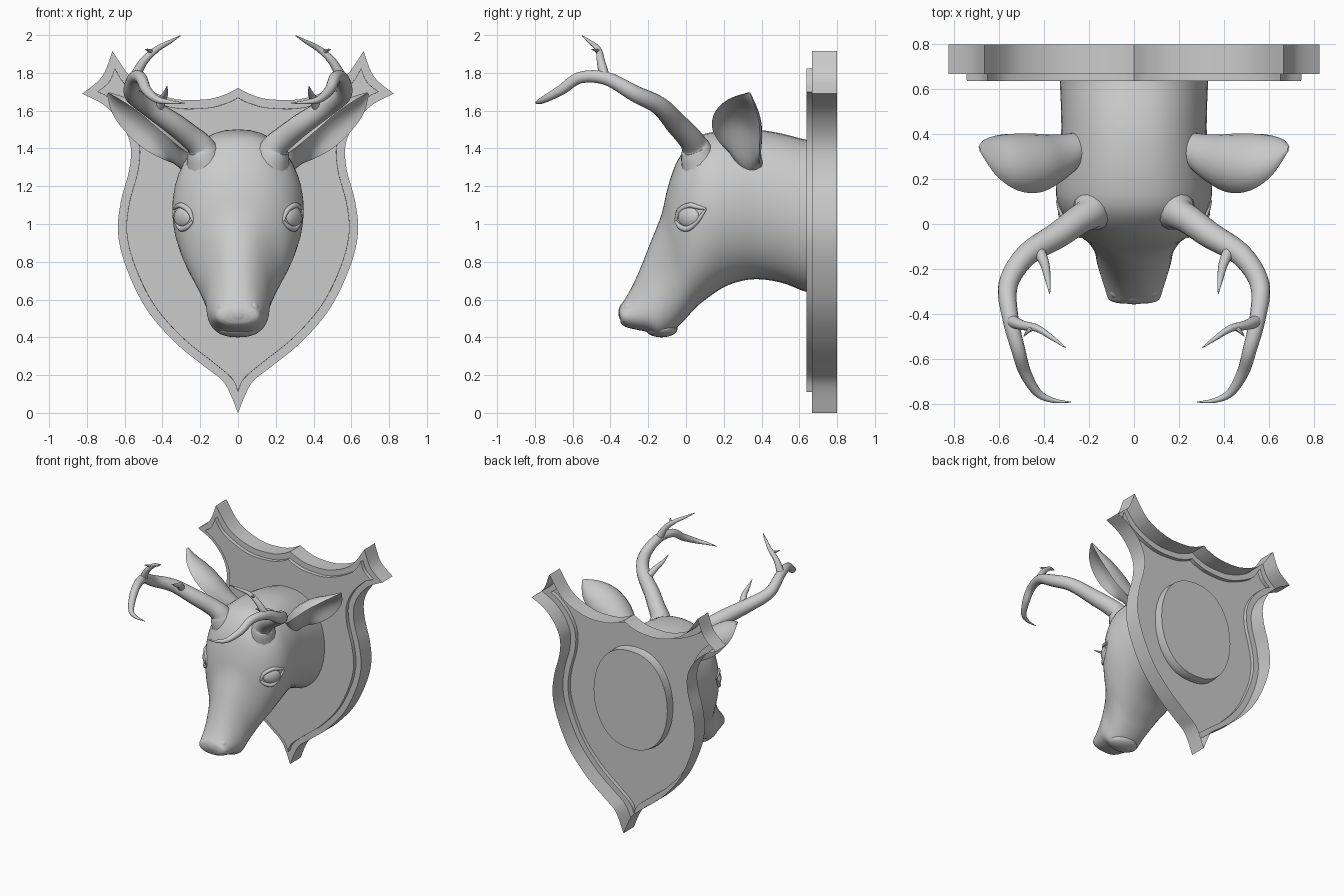
import bpy, bmesh, math
from mathutils import Vector, Matrix
from mathutils.bvhtree import BVHTree

if "Cube" in bpy.data.objects:
    bpy.data.objects.remove(bpy.data.objects["Cube"])

grey = bpy.data.materials.new("plain_grey")
grey.use_nodes = True
grey.diffuse_color = (0.6, 0.6, 0.6, 1)
grey.node_tree.nodes["Principled BSDF"].inputs["Base Color"].default_value = (0.6, 0.6, 0.6, 1)


def finish(name, bm):
    """Turn a bmesh into a smooth shaded grey object."""
    bmesh.ops.recalc_face_normals(bm, faces=bm.faces)
    mesh = bpy.data.meshes.new(name)
    bm.to_mesh(mesh)
    bm.free()
    obj = bpy.data.objects.new(name, mesh)
    bpy.context.collection.objects.link(obj)
    mesh.materials.append(grey)
    bpy.ops.object.select_all(action='DESELECT')
    obj.select_set(True)
    bpy.context.view_layer.objects.active = obj
    bpy.ops.object.shade_smooth_by_angle(angle=math.radians(40))
    return obj


def smooth_path(points, steps):
    """Catmull-Rom curve through points of any dimension."""
    pts = [Vector(p) for p in points]
    pts = [pts[0]] + pts + [pts[-1]]
    out = []
    for a, b, c, d in zip(pts, pts[1:], pts[2:], pts[3:]):
        for i in range(steps):
            t = i / steps
            out.append(0.5 * (2 * b + (c - a) * t + (2 * a - 5 * b + 4 * c - d) * t ** 2
                              + (3 * b - a - 3 * c + d) * t ** 3))
    return out + [pts[-1]]


def bridge(bm, loops):
    for r, s in zip(loops, loops[1:]):
        for i in range(len(r)):
            j = (i + 1) % len(r)
            bm.faces.new((r[i], r[j], s[j], s[i]))


def loft(name, rings, side=1):
    """Skin closed rings of points and cap both ends."""
    bm = bmesh.new()
    loops = [[bm.verts.new((p[0] * side, p[1], p[2])) for p in r] for r in rings]
    bridge(bm, loops)
    bm.faces.new(loops[0])
    bm.faces.new(loops[-1])
    return finish(name, bm)


def tube(name, points, side=1, steps=6, sides=14):
    """Tapered tube; each point is x, y, z, radius."""
    path = smooth_path(points, steps)
    rings, u = [], Vector((0.3, 0.8, 0.5))
    for i, p in enumerate(path):
        t = (path[min(i + 1, len(path) - 1)] - path[max(i - 1, 0)]).to_3d().normalized()
        u = (u - t * u.dot(t)).normalized()
        v = t.cross(u)
        angles = [math.tau * k / sides for k in range(sides)]
        rings.append([p.to_3d() + max(p[3], 0.001) * (u * math.cos(a) + v * math.sin(a)) for a in angles])
    return loft(name, rings, side)


def ellipsoid(name, loc, size, turn=0):
    bm = bmesh.new()
    m = Matrix.Translation(loc) @ Matrix.Rotation(turn, 4, 'Z') @ Matrix.Diagonal((*size, 1))
    bmesh.ops.create_uvsphere(bm, u_segments=24, v_segments=14, radius=1, matrix=m)
    return finish(name, bm)


# Shield plaque: open-backed rim with a raised inner panel
control = [Vector(p) for p in (
    (0, 0), (.07, .155), (.17, .24), (.33, .37), (.485, .55), (.59, .765), (.635, .95),
    (.62, 1.12), (.575, 1.29), (.57, 1.42), (.62, 1.535), (.71, 1.63), (.825, 1.69),
    (.72, 1.78), (.665, 1.915), (.54, 1.75), (.35, 1.665), (.17, 1.66), (.07, 1.685), (0, 1.72))]
corners = (0, 12, 14, 19)


def shield_loop(d):
    """Outline moved inwards by d, curved between its sharp corners."""
    moved = []
    for i, p in enumerate(control):
        before = control[i - 1] if i else Vector((-control[1].x, control[1].y))
        after = control[i + 1] if i < corners[-1] else Vector((-control[-2].x, control[-2].y))
        a, b = (p - before).normalized(), (after - p).normalized()
        n = Vector((-a.y - b.y, a.x + b.x))
        moved.append(p + n * d / (1 + a.dot(b)))
    half = []
    for a, b in zip(corners, corners[1:]):
        half += smooth_path(moved[a:b + 1], 6)[:-1]
    half.append(moved[-1])
    return half + [Vector((-p.x, p.y)) for p in reversed(half[1:-1])]


bm = bmesh.new()
layers = [(0, .80), (0, .667), (.045, .667), (.0455, .637)]
loops = [[bm.verts.new((p.x, y, p.y)) for p in shield_loop(d)] for d, y in layers]
bridge(bm, loops)
bm.faces.new(loops[-1])
finish("shield_plaque", bm)

# Head and neck: top y, z, bottom y, z, half width, narrowing towards the top
stations = [
    (.71, 1.44, .71, .65, .33, 0), (.64, 1.445, .64, .64, .33, 0), (.5, 1.48, .52, .685, .325, 0),
    (.36, 1.50, .4, .707, .325, 0), (.2, 1.495, .3, .70, .34, 0), (.06, 1.46, .2, .665, .347, 0),
    (-.04, 1.345, .11, .605, .315, .02), (-.095, 1.2, .05, .555, .268, .04), (-.13, 1.05, 0, .50, .216, .1),
    (-.185, .91, -.06, .44, .176, .16), (-.24, .77, -.13, .40, .16, .22), (-.285, .67, -.19, .425, .145, .2),
    (-.325, .60, -.26, .44, .128, .1), (-.35, .56, -.32, .455, .112, 0), (-.355, .53, -.345, .475, .075, 0),
]
rings = []
for ty, tz, by, bz, w, k in smooth_path(stations, 4):
    ring = []
    for i in range(40):
        a = math.tau * i / 40
        s, c = math.sin(a), math.cos(a)
        x = w * math.copysign(abs(c) ** .85, c) * (1 - k * s)
        ring.append(Vector((x, (ty + by + (ty - by) * s) / 2, (tz + bz + (tz - bz) * s) / 2)))
    rings.append(ring)
head = loft("head_and_neck", rings)
surface = BVHTree.FromPolygons([v.co for v in head.data.vertices],
                               [p.vertices for p in head.data.polygons])


def on_head(y, z):
    return surface.ray_cast(Vector((1, y, z)), Vector((-1, 0, 0)))[0]


# Nose pad and lower lip
ellipsoid("nose_pad", (0, -.29, .53), (.1, .068, .075))
ellipsoid("lower_lip", (0, -.13, .445), (.12, .085, .045))

# Paired parts: coordinates are for the +x side
main_beam = [(.15, .1, 1.26, .13), (.175, .07, 1.34, .1), (.19, .055, 1.39, .084), (.205, .042, 1.42, .07),
             (.25, .015, 1.46, .064), (.34, -.05, 1.53, .059), (.48, -.14, 1.625, .05),
             (.56, -.27, 1.69, .044), (.55, -.42, 1.77, .036), (.515, -.56, 1.775, .031),
             (.485, -.66, 1.71, .027), (.43, -.75, 1.66, .019), (.36, -.785, 1.645, .011), (.28, -.793, 1.64, .002)]
upper_tine = [(.55, -.43, 1.77, .03), (.5, -.45, 1.86, .022), (.43, -.465, 1.925, .016),
              (.36, -.51, 1.965, .01), (.305, -.55, 1.997, .002)]
inner_tine = [(.43, -.11, 1.6, .03), (.4, -.17, 1.66, .022), (.385, -.24, 1.69, .014), (.375, -.31, 1.73, .002)]
spur = [(.45, -.46, 1.91, .014), (.475, -.48, 1.92, .008), (.49, -.5, 1.925, .002)]

upper_lid = [(-.055, 1.015), (-.035, 1.07), (.015, 1.098), (.06, 1.09), (.105, 1.08)]
lower_lid = [(-.055, 1.015), (-.03, .985), (.01, .975), (.06, 1.015), (.105, 1.08)]

# Ear: x, y, z, half width, depth, inner hollow (-1 is filled)
ear = [(.24, .34, 1.32, .07, .06, -1), (.35, .29, 1.375, .11, .1, .1), (.46, .265, 1.45, .14, .13, .65),
       (.56, .27, 1.54, .135, .11, .75), (.64, .295, 1.62, .09, .06, .7), (.69, .333, 1.69, .01, .01, .3)]
across = Vector((.3, .89, -.35)).normalized()
outward = Vector((-.58, .46, .67)).normalized()
ear_rings = []
for p in smooth_path(ear, 5):
    arc = [math.radians(-90 + 15 * i) for i in range(13)]
    ring = [p.to_3d() + across * p[3] * math.sin(a) + outward * p[4] * math.cos(a) for a in arc]
    ring += [p.to_3d() + across * p[3] * .93 * math.sin(a) + outward * p[4] * p[5] * math.cos(a)
             for a in reversed(arc[1:-1])]
    ear_rings.append(ring)

for label, side in (("left", 1), ("right", -1)):
    tube(label + "_antler_beam", main_beam, side)
    tube(label + "_upper_tine", upper_tine, side)
    tube(label + "_inner_tine", inner_tine, side)
    tube(label + "_antler_spur", spur, side, 4, 8)
    loft(label + "_ear", ear_rings, side)
    for lid, pts in (("_upper_eyelid", upper_lid), ("_lower_eyelid", lower_lid)):
        radii = (.007, .014, .015, .012, .006)
        tube(label + lid, [(*on_head(y, z), r) for (y, z), r in zip(pts, radii)], side, 5, 10)
    c = on_head(.015, 1.037)
    ellipsoid(label + "_eye", ((c.x - .014) * side, c.y, c.z), (.03, .068, .056), math.radians(-38) * side)
    # Nostril wing beside the nose pad
    ellipsoid(label + "_nostril_wing", (.07 * side, -.28, .55), (.038, .055, .045), math.radians(25) * side)
